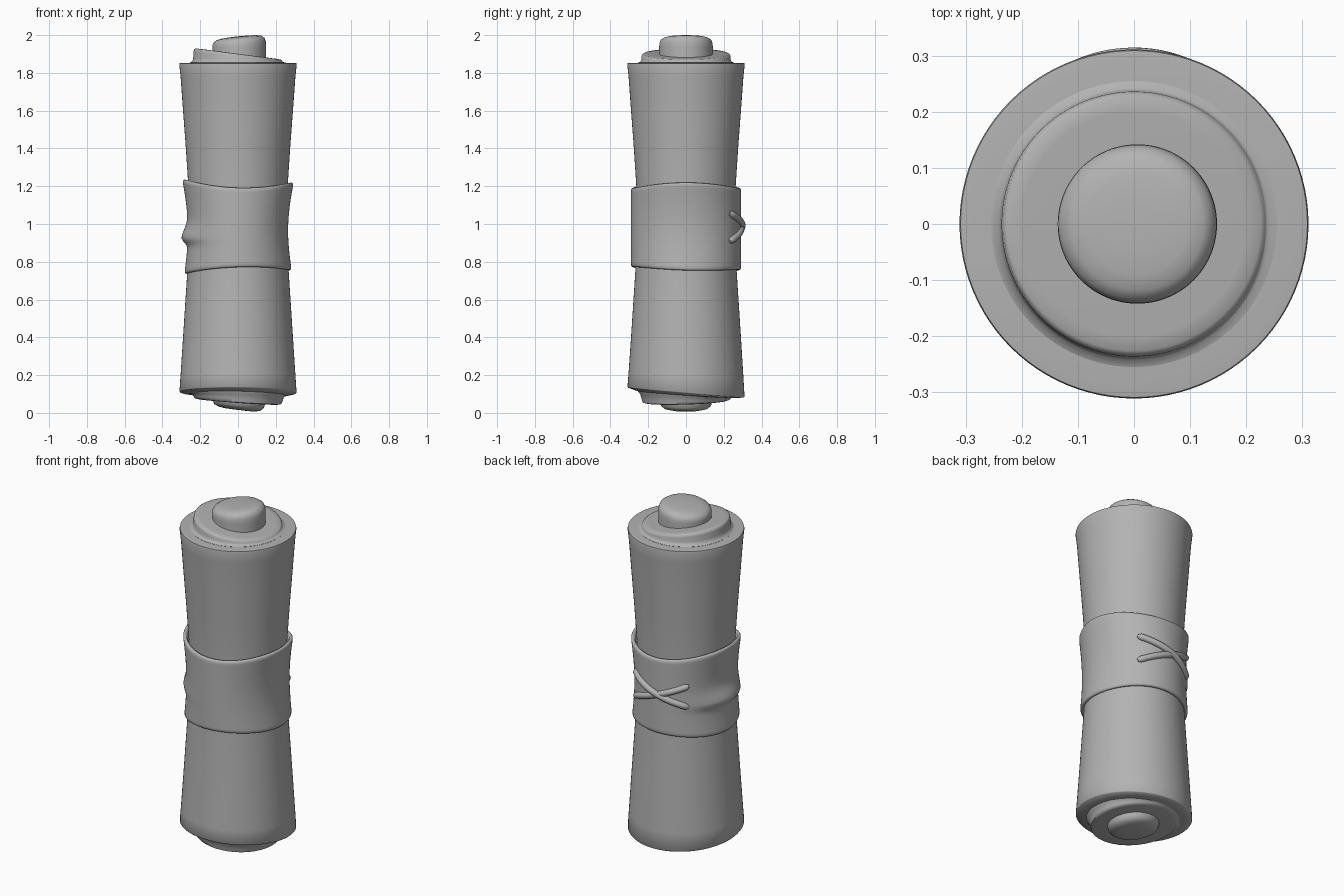
import bpy, bmesh, math
from math import sin, cos, pi, exp

if "Cube" in bpy.data.objects:
    bpy.data.objects.remove(bpy.data.objects["Cube"])

N = 96
grey = bpy.data.materials.new("dark_grey")
grey.diffuse_color = (0.45, 0.45, 0.45, 1)
grey.use_nodes = True
grey.node_tree.nodes["Principled BSDF"].inputs["Base Color"].default_value = grey.diffuse_color


def finish(obj, angle):
    """Shade smooth up to an angle and assign the grey."""
    bpy.ops.object.select_all(action='DESELECT')
    obj.select_set(True)
    bpy.context.view_layer.objects.active = obj
    bpy.ops.object.shade_smooth_by_angle(angle=math.radians(angle))
    obj.data.materials.clear()
    obj.data.materials.append(grey)


def lathe(name, rows, shape, closed=False, angle=60):
    """Skin rings of N points; shape(row, angle) returns a point."""
    bm = bmesh.new()
    rings = [[bm.verts.new(shape(row, 2 * pi * i / N)) for i in range(N)] for row in rows]
    pairs = list(zip(rings, rings[1:]))
    if closed:
        pairs.append((rings[-1], rings[0]))
    for a, b in pairs:
        for i in range(N):
            j = (i + 1) % N
            bm.faces.new((a[i], a[j], b[j], b[i]))
    if not closed:
        bm.faces.new(rings[0][::-1])
        bm.faces.new(rings[-1])
    bmesh.ops.recalc_face_normals(bm, faces=bm.faces)
    mesh = bpy.data.meshes.new(name)
    bm.to_mesh(mesh)
    bm.free()
    obj = bpy.data.objects.new(name, mesh)
    bpy.context.collection.objects.link(obj)
    finish(obj, angle)


def tilted(cx=0.0):
    """Rows are (radius, z, x slope, y slope)."""
    def shape(row, a):
        r, z, sx, sy = row
        x, y = r * cos(a), r * sin(a)
        return (x + cx, y, z + sx * x + sy * y)
    return shape


# outer paper roll: waisted, flat top, slanted lower edge
lathe("outer_roll", [
    (0.20, 0.092, -0.02, -0.05), (0.24, 0.095, -0.02, -0.06),
    (0.27, 0.1, -0.02, -0.075), (0.306, 0.107, -0.01, -0.085),
    (0.310, 0.112, -0.01, -0.085),
    (0.304, 0.2, 0, -0.04), (0.291, 0.4, 0, 0), (0.278, 0.6, 0, 0),
    (0.265, 0.8, 0, 0), (0.258, 1.0, 0, 0), (0.263, 1.2, 0, 0),
    (0.276, 1.4, 0, 0), (0.291, 1.6, 0, 0), (0.304, 1.78, 0, 0),
    (0.311, 1.843, 0, 0), (0.309, 1.851, 0, 0), (0.29, 1.853, 0, 0),
    (0.20, 1.853, 0, 0)], tilted())

# middle paper layer, slanted at both ends, flowing into the outer roll
lathe("middle_layer", [
    (0.10, 0.059, -0.07, 0.03), (0.215, 0.059, -0.07, 0.03),
    (0.230, 0.063, -0.07, 0.03), (0.235, 0.074, -0.06, 0.0),
    (0.242, 0.09, -0.03, -0.04), (0.262, 0.104, -0.01, -0.07),
    (0.25, 0.2, 0, 0), (0.24, 1.8, 0, 0),
    (0.255, 1.854, 0, 0), (0.242, 1.859, -0.01, 0),
    (0.237, 1.868, -0.04, 0), (0.236, 1.885, -0.11, 0),
    (0.233, 1.895, -0.13, 0), (0.226, 1.900, -0.13, 0),
    (0.20, 1.901, -0.13, 0), (0.1, 1.901, -0.13, 0)], tilted())

# rounded inner core
lathe("inner_core", [
    (0.03, 0.015, -0.12, 0), (0.08, 0.016, -0.12, 0), (0.113, 0.023, -0.11, 0),
    (0.132, 0.037, -0.08, 0), (0.139, 0.06, -0.03, 0), (0.14, 0.2, 0, 0),
    (0.142, 1.8, 0, 0), (0.142, 1.935, 0, 0), (0.141, 1.957, 0.06, 0),
    (0.134, 1.974, 0.09, 0), (0.118, 1.985, 0.1, 0), (0.09, 1.991, 0.1, 0),
    (0.05, 1.993, 0.1, 0), (0.02, 1.994, 0.1, 0)], tilted(0.006))


# leather band with wavy edges, pinched sides and one crease
def band_point(row, a):
    v, inset = row
    c, s = cos(a), sin(a)
    top = 1.193 + 0.036 * c * c - 0.008 * c
    bottom = 0.762 - 0.018 * c * c + 0.009 * c - 0.008 * s
    z = bottom + v * (top - bottom)
    w = min(max(v, 0), 1)
    r = 0.291 + 0.004 * c * c * w - 0.024 * c * c * sin(pi * w) - 0.007 * c * c * (1 - w)
    d = (a - math.radians(182)) / 0.65
    spread = 0.065 if z > 0.925 else 0.028
    r += 0.033 * exp(-d * d - ((z - 0.925) / spread) ** 2)
    r -= inset
    return (r * c, r * s, z)


outer = [(i / 40, 0.0) for i in range(2, 39)]
rim_top = [(0.978, 0.001), (0.991, 0.005), (0.997, 0.012), (0.991, 0.019)]
inner = [(v, 0.023) for v in (0.95, 0.75, 0.5, 0.25, 0.05)]
rim_low = [(0.009, 0.019), (0.003, 0.012), (0.009, 0.005), (0.022, 0.001)]
lathe("leather_band", outer + rim_top + inner + rim_low, band_point, closed=True, angle=80)


# crossed lacing on the back of the band
def lace(name, z_start, z_end, lift):
    cu = bpy.data.curves.new(name, 'CURVE')
    cu.dimensions = '3D'
    cu.bevel_depth = 0.018
    cu.bevel_resolution = 4
    cu.use_fill_caps = True
    sp = cu.splines.new('POLY')
    n = 24
    sp.points.add(n)
    for i, p in enumerate(sp.points):
        t = i / n
        a = math.radians(54 + 74 * t)
        r = 0.284 + lift * sin(pi * t)
        z = z_start + (z_end - z_start) * t
        p.co = (r * cos(a), r * sin(a), z, 1)
        p.radius = 0.5 if i in (0, n) else 1.0
    obj = bpy.data.objects.new(name, cu)
    bpy.context.collection.objects.link(obj)
    bpy.ops.object.select_all(action='DESELECT')
    obj.select_set(True)
    bpy.context.view_layer.objects.active = obj
    bpy.ops.object.convert(target='MESH')
    finish(bpy.context.object, 70)


lace("lace_falling", 1.058, 0.925, 0.013)
lace("lace_rising", 0.908, 1.05, 0.008)
